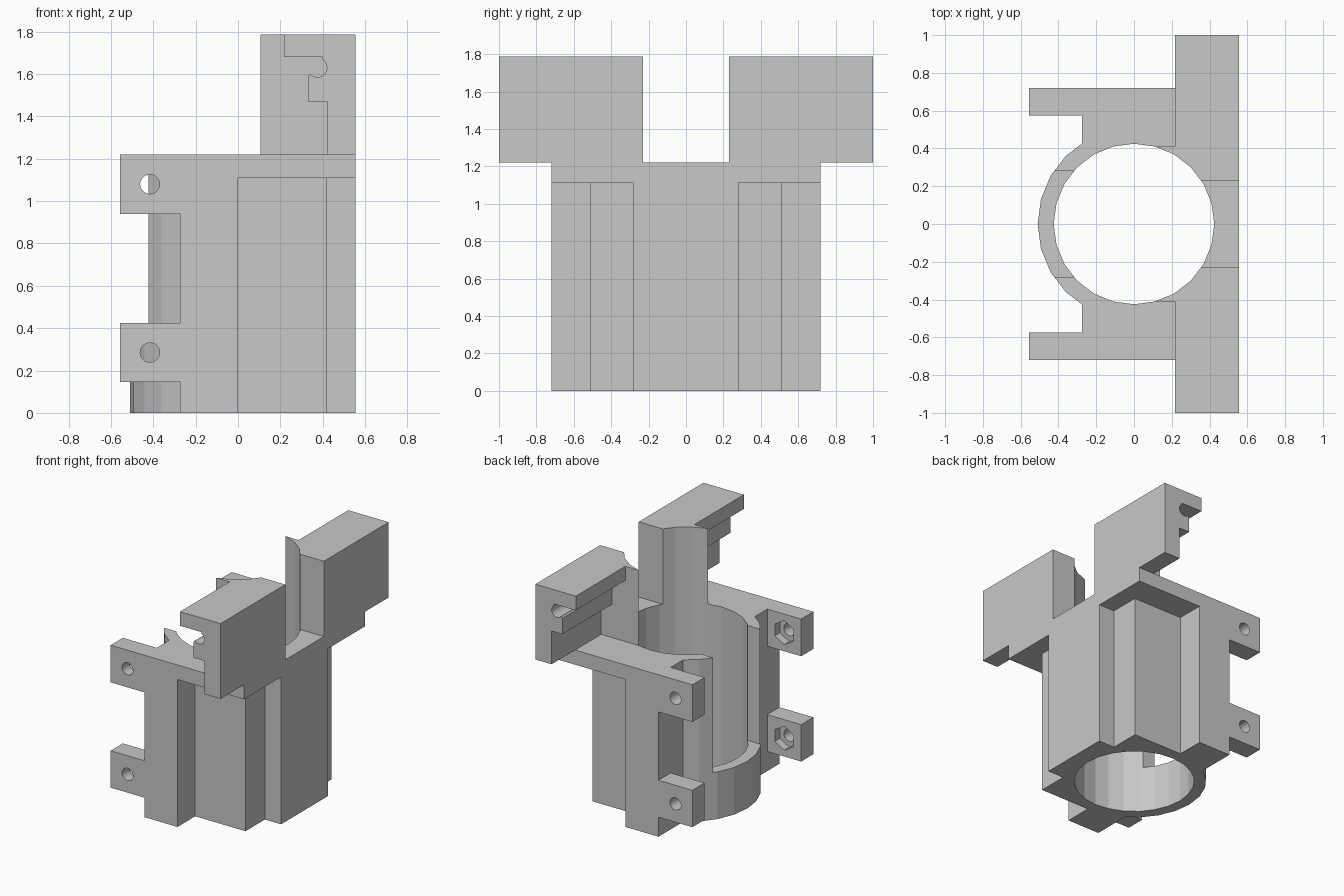
import bpy, bmesh, math
from mathutils import Vector

start = bpy.data.objects.get("Cube")
if start:
    bpy.data.objects.remove(start, do_unlink=True)

grey = bpy.data.materials.new("plain_grey")
grey.use_nodes = True
COLOUR = (0.58, 0.58, 0.58, 1)
grey.diffuse_color = COLOUR
grey.node_tree.nodes["Principled BSDF"].inputs["Base Color"].default_value = COLOUR


def prism(name, pts, lo, hi, axis="z"):
    """Extrude a 2D outline: (x, y) along z, or (x, z) along y."""
    place = (lambda p, h: (p[0], p[1], h)) if axis == "z" else (lambda p, h: (p[0], h, p[1]))
    bm = bmesh.new()
    face = bm.faces.new([bm.verts.new(place(p, lo)) for p in pts])
    ext = bmesh.ops.extrude_face_region(bm, geom=[face])
    shift = Vector(place((0, 0), hi - lo))
    bmesh.ops.translate(bm, vec=shift, verts=[g for g in ext["geom"] if isinstance(g, bmesh.types.BMVert)])
    bmesh.ops.recalc_face_normals(bm, faces=bm.faces)
    mesh = bpy.data.meshes.new(name)
    bm.to_mesh(mesh)
    bm.free()
    mesh.materials.append(grey)
    obj = bpy.data.objects.new(name, mesh)
    bpy.context.collection.objects.link(obj)
    return obj


def box(name, x0, x1, y0, y1, z0, z1):
    return prism(name, [(x0, y0), (x1, y0), (x1, y1), (x0, y1)], z0, z1)


def arc(cx, cy, r, a0, a1, n):
    angles = [math.radians(a0 + (a1 - a0) * i / n) for i in range(n + 1)]
    return [(cx + r * math.cos(a), cy + r * math.sin(a)) for a in angles]


def combine(target, tool, operation):
    mod = target.modifiers.new("combine", "BOOLEAN")
    mod.operation, mod.solver, mod.object = operation, "EXACT", tool
    bpy.context.view_layer.update()
    result = target.evaluated_get(bpy.context.evaluated_depsgraph_get())
    mesh = bpy.data.meshes.new_from_object(result)
    target.modifiers.clear()
    target.data = mesh
    bpy.data.objects.remove(tool, do_unlink=True)


TOP, SIDE, BACK, BORE = 1.22, 0.72, 0.555, 0.425

# Main block with half-round shell on the open side
body = box("clamp_body", -0.275, BACK, -SIDE, SIDE, 0, TOP)
combine(body, prism("shell", arc(0, 0, 0.51, 90, 270, 12), 0, TOP), "UNION")

# Stepped corner recesses
for s in (1, -1):
    steps = [(0.42, 0.28), (0.42, 0.51), (0, 0.51), (0, 0.9), (0.8, 0.9), (0.8, 0.28)]
    combine(body, prism("corner_cut", [(x, s * y) for x, y in steps], -0.1, 1.11), "DIFFERENCE")

# Window in the shell, leaving the lower lip
combine(body, box("window_cut", -0.7, -0.2, -0.28, 0.28, 0.355, 1.5), "DIFFERENCE")

# Screw tabs
for s in (1, -1):
    y0, y1 = sorted((s * 0.575, s * SIDE))
    for z0, z1 in ((0.147, 0.425), (0.94, TOP)):
        combine(body, box("tab", -0.557, -0.2, y0, y1, z0, z1), "UNION")

# Upper columns and rail wings
rail = ([(0.218, 1.787), (0.218, 1.68)] + [(0.398, 1.68)]
        + arc(0.375, 1.63, 0.045, 60, -140, 10)
        + [(0.33, 1.59), (0.33, 1.47), (0.42, 1.47), (0.42, TOP), (BACK, TOP), (BACK, 1.787)])
for s in (1, -1):
    y0, y1 = sorted((s * 0.23, s * 0.411))
    combine(body, box("column", 0.0, BACK, y0, y1, 1.15, 1.787), "UNION")
    y0, y1 = sorted((s * 0.405, s))
    combine(body, prism("wing", rail, y0, y1, "y"), "UNION")

# Central bore
combine(body, prism("bore_cut", arc(0, 0, BORE, 0, 345, 23), -0.5, 2.5), "DIFFERENCE")

# Screw holes and nut pockets
for z in (0.285, 1.08):
    for s in (1, -1):
        y0, y1 = sorted((s * 0.53, s * 0.9))
        combine(body, prism("hole_cut", arc(-0.416, z, 0.046, 0, 345, 23), y0, y1, "y"), "DIFFERENCE")
    combine(body, prism("nut_cut", arc(-0.416, z, 0.09, 30, 330, 5), -0.635, -0.53, "y"), "DIFFERENCE")

for poly in body.data.polygons:
    poly.use_smooth = False
    poly.material_index = 0
